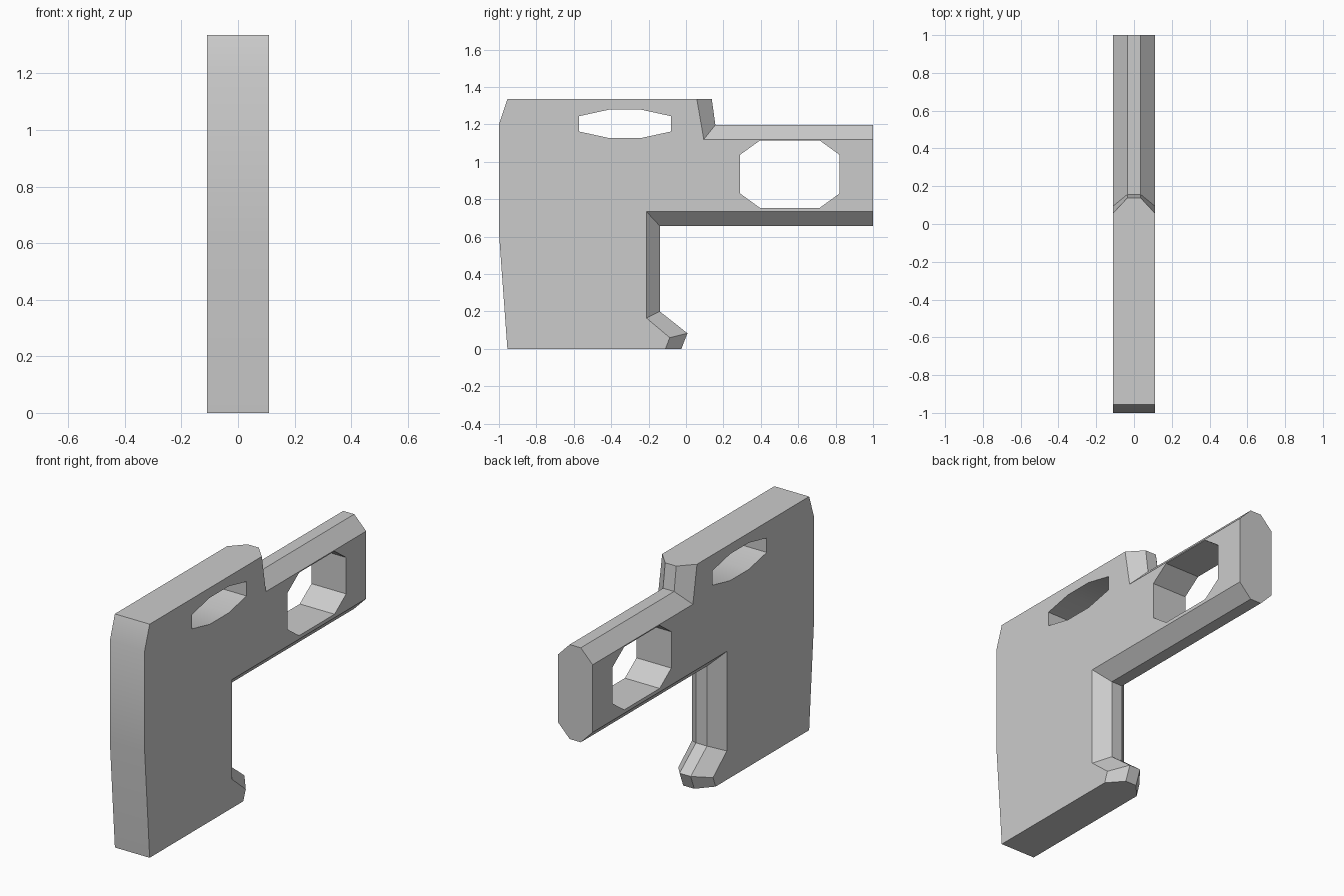
import bpy, bmesh, math

if "Cube" in bpy.data.objects:
    bpy.data.objects.remove(bpy.data.objects["Cube"])

HALF, FLAT = 0.11, 0.035   # half thickness, half width of the flat between chamfers

# Plain edge at the front, then (ridge point, side point) pairs for the chamfered edge
plain = [(-0.955, 1.335), (-1, 1.2), (-1, 0.62), (-0.955, 0)]
chamfered = [
    ((-0.025, 0), (-0.11, 0)),
    ((0.008, 0.083), (-0.087, 0.06)),
    ((-0.14, 0.2), (-0.212, 0.165)),
    ((-0.14, 0.657), (-0.212, 0.734)),
    ((1, 0.657), (1, 0.734)),
    ((1, 1.197), (1, 1.12)),
    ((0.157, 1.197), (0.095, 1.12)),
    ((0.138, 1.335), (0.058, 1.335)),
]
ridge = plain + [p[0] for p in chamfered]
side = plain + [p[1] for p in chamfered]


def loft(name, sections):
    """Skin a stack of equal-length YZ outlines placed at given x values."""
    bm = bmesh.new()
    rings = [[bm.verts.new((x, y, z)) for y, z in pts] for x, pts in sections]
    n = len(rings[0])
    for a, b in zip(rings, rings[1:]):
        for i in range(n):
            j = (i + 1) % n
            bm.faces.new((a[i], a[j], b[j], b[i]))
    bm.faces.new(rings[0])
    bm.faces.new(rings[-1])
    # Merge the flat strips along the plain edge
    bmesh.ops.recalc_face_normals(bm, faces=bm.faces)
    bmesh.ops.dissolve_limit(bm, angle_limit=0.01, verts=bm.verts, edges=bm.edges)
    me = bpy.data.meshes.new(name)
    bm.to_mesh(me)
    bm.free()
    ob = bpy.data.objects.new(name, me)
    bpy.context.collection.objects.link(ob)
    return ob


def octagon(cy, cz, hy, hz, fy, fz):
    """Octagon with half extents hy, hz and half flat lengths fy, fz."""
    pts = [(hy, fz), (fy, hz), (-fy, hz), (-hy, fz),
           (-hy, -fz), (-fy, -hz), (fy, -hz), (hy, -fz)]
    return [(cy + y, cz + z) for y, z in pts]


# Main plate with chamfered hook, arm and step
plate = loft("hook_plate", [(-HALF, side), (-FLAT, ridge), (FLAT, ridge), (HALF, side)])

# Through holes: slim slot in the head, larger window in the arm
holes = {
    "slot_cutter": octagon(-0.326, 1.203, 0.246, 0.076, 0.085, 0.041),
    "window_cutter": octagon(0.555, 0.934, 0.265, 0.18, 0.16, 0.104),
}
bpy.context.view_layer.objects.active = plate
for name, pts in holes.items():
    cutter = loft(name, [(-0.3, pts), (0.3, pts)])
    cutter.hide_render = True
    mod = plate.modifiers.new(name, 'BOOLEAN')
    mod.operation, mod.solver, mod.object = 'DIFFERENCE', 'EXACT', cutter
    bpy.ops.object.modifier_apply(modifier=mod.name)
    bpy.data.objects.remove(cutter)

# Soft shading on the shallow bends only
plate.select_set(True)
bpy.ops.object.shade_smooth_by_angle(angle=math.radians(30))
